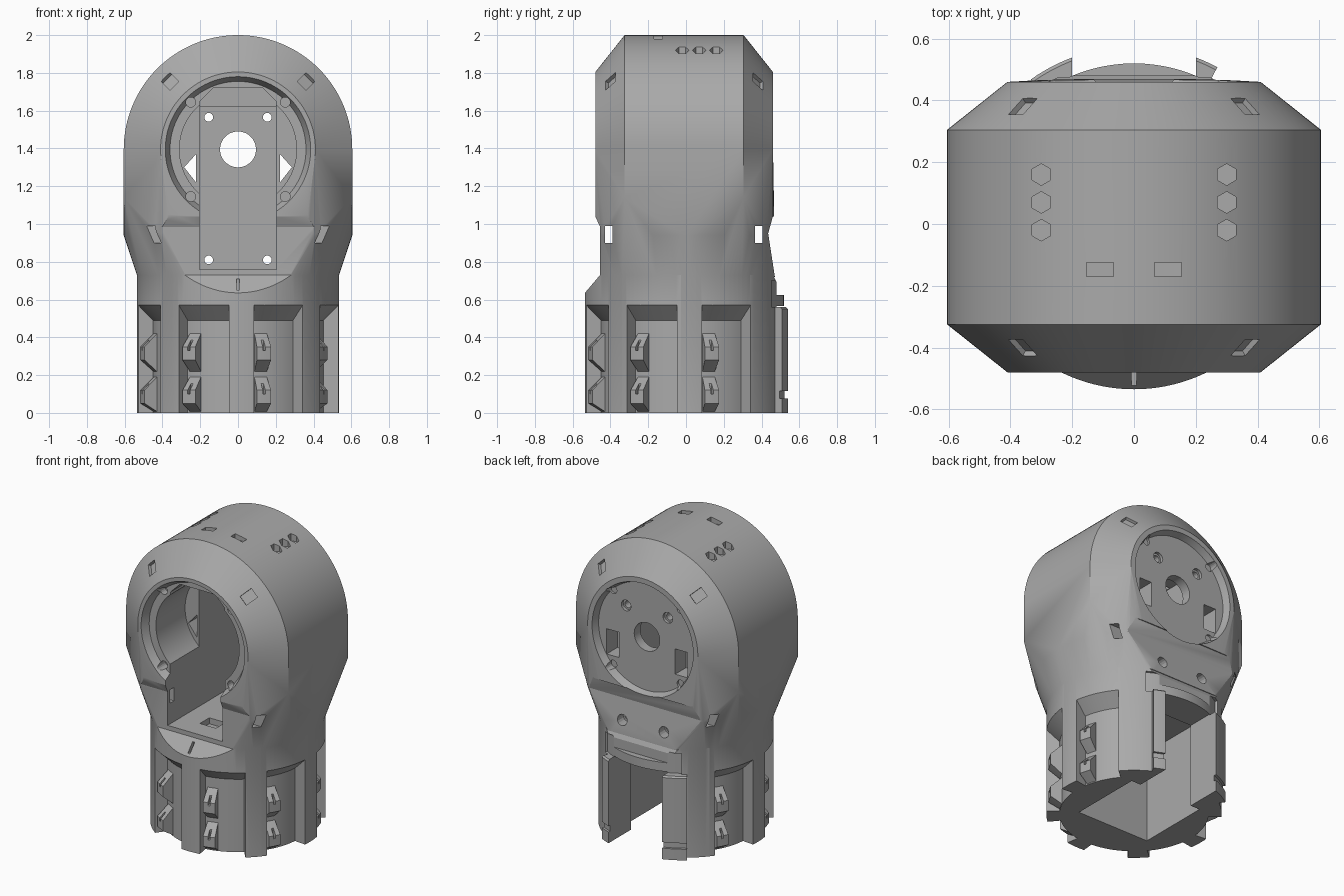
import bpy, bmesh, math
from mathutils import Matrix

cube = bpy.data.objects.get("Cube")
if cube:
    bpy.data.objects.remove(cube, do_unlink=True)

grey = bpy.data.materials.new("plain grey plastic")
grey.use_nodes = True
GREY = (0.4, 0.4, 0.4, 1)
grey.diffuse_color = GREY
grey.node_tree.nodes["Principled BSDF"].inputs["Base Color"].default_value = GREY

AXIS_Z = 1.395    # height of the joint axis
DRUM = 0.605      # drum radius
BASE = 0.535      # socket radius


def finish(bm, name):
    bmesh.ops.recalc_face_normals(bm, faces=bm.faces)
    me = bpy.data.meshes.new(name)
    bm.to_mesh(me)
    bm.free()
    me.materials.append(grey)
    ob = bpy.data.objects.new(name, me)
    bpy.context.collection.objects.link(ob)
    return ob


def box(name, lo, hi, matrix=None):
    bm = bmesh.new()
    bmesh.ops.create_cube(bm, size=1)
    for v in bm.verts:
        v.co = [l + (c + 0.5) * (h - l) for c, l, h in zip(v.co, lo, hi)]
    if matrix:
        bm.transform(matrix)
    return finish(bm, name)


def rod(name, r, y0, y1, x=0, z=AXIS_Z, segs=32, r2=None):
    """Cylinder along y; r at y0, r2 at y1."""
    bm = bmesh.new()
    bmesh.ops.create_cone(bm, cap_ends=True, segments=segs, radius1=r,
                          radius2=r2 or r, depth=y1 - y0)
    bm.transform(Matrix.Translation((x, (y0 + y1) / 2, z)) @ Matrix.Rotation(-math.pi / 2, 4, 'X'))
    return finish(bm, name)


def prism(name, pts, axis, a, b):
    """Extrude a 2D outline along x (outline y,z) or y (outline x,z)."""
    bm = bmesh.new()
    put = (lambda p, t: (t, *p)) if axis == 'x' else (lambda p, t: (p[0], t, p[1]))
    ends = [[bm.verts.new(put(p, t)) for p in pts] for t in (a, b)]
    for e in ends:
        bm.faces.new(e)
    for i in range(len(pts)):
        j = (i + 1) % len(pts)
        bm.faces.new((ends[0][i], ends[0][j], ends[1][j], ends[1][i]))
    return finish(bm, name)


def sector(name, profile, a0, a1, steps):
    """Sweep an (r, z) profile about z; angles in degrees from the front towards +x."""
    bm = bmesh.new()
    rings = []
    for k in range(steps + 1):
        a = math.radians(a0 + (a1 - a0) * k / steps)
        rings.append([bm.verts.new((r * math.sin(a), -r * math.cos(a), z)) for r, z in profile])
    n = len(profile)
    for p, q in zip(rings, rings[1:]):
        for i in range(n):
            bm.faces.new((p[i], p[(i + 1) % n], q[(i + 1) % n], q[i]))
    bm.faces.new(rings[0])
    bm.faces.new(rings[-1])
    return finish(bm, name)


def combine(target, other, op='DIFFERENCE'):
    bpy.context.view_layer.objects.active = target
    m = target.modifiers.new("join", 'BOOLEAN')
    m.operation, m.solver, m.object = op, 'EXACT', other
    bpy.ops.object.modifier_apply(modifier=m.name)
    bpy.data.objects.remove(other, do_unlink=True)


# Upper housing: hull of the chamfered drum and the round neck
SEG = 128
pts = []
for k in range(SEG):
    c, s = math.cos(2 * math.pi * k / SEG), math.sin(2 * math.pi * k / SEG)
    for r, y in ((0.41, -0.48), (DRUM, -0.325), (DRUM, 0.305), (0.41, 0.46)):
        pts.append((r * c, y, AXIS_Z + r * s))
    for r, z, front, back in ((DRUM, 0.94, -0.455, 0.44), (0.532, 0.72, -0.455, 0.47)):
        pts.append((r * c, min(max(r * s, front), back), z))
for side in (-1, 1):
    pts += [(side * DRUM, -0.325, 1.14), (side * DRUM, 0.305, 1.14),
            (side * 0.37, -0.48, 1.05), (side * 0.37, 0.46, 1.05)]
bm = bmesh.new()
for p in pts:
    bm.verts.new(p)
bmesh.ops.convex_hull(bm, input=bm.verts)
bmesh.ops.delete(bm, geom=[v for v in bm.verts if not v.link_faces], context='VERTS')
bmesh.ops.dissolve_limit(bm, angle_limit=0.002, verts=bm.verts, edges=bm.edges)
housing = finish(bm, "joint_housing")
# Flat aprons stepped in below the front and rear rims
combine(housing, prism("front_apron", [(-0.7, 1.04), (-0.48, 1.04), (-0.455, 0.985), (-0.455, 0.6), (-0.7, 0.6)], 'x', -1, 1))
combine(housing, prism("rear_apron", [(0.7, 1.04), (0.46, 1.04), (0.435, 0.95), (0.475, 0.69), (0.475, 0.6), (0.7, 0.6)], 'x', -1, 1))

# Round base with pockets
bm = bmesh.new()
bmesh.ops.create_cone(bm, cap_ends=True, segments=SEG, radius1=BASE, radius2=BASE, depth=0.74)
bm.transform(Matrix.Translation((0, 0, 0.37)))
base = finish(bm, "socket_base")
combine(base, prism("front_slope", [(-0.455, 0.76), (-0.455, 0.73), (-0.56, 0.606), (-0.7, 0.606), (-0.7, 0.76)], 'x', -1, 1))
combine(base, prism("rear_slope", [(0.46, 0.76), (0.46, 0.73), (0.48, 0.69), (0.48, 0.625), (0.7, 0.625), (0.7, 0.76)], 'x', -1, 1))
pocket = [(0.455, -0.1), (0.455, 0.49), (0.535, 0.57), (0.7, 0.57), (0.7, -0.1)]
centres = [a + 2 for a in (-112.5, -67.5, -22.5, 22.5, 67.5, 112.5)]
for a in centres:
    combine(base, sector("pocket", pocket, a - 15.3, a + 15.3, 10))
# Rear lip above the opening is set back a little
lip = [(0.52, 0.56), (0.52, 0.7), (0.6, 0.7), (0.6, 0.56)]
combine(base, sector("rear_lip", lip, 148, 212, 16))

# Guide posts beside the rear opening
post = [(0.44, 0), (0.575, 0), (0.575, 0.55), (0.565, 0.56), (0.44, 0.56)]
for a0, a1 in ((152, 161), (199, 215.5)):
    combine(base, sector("guide_post", post, a0, a1, 6), 'UNION')
groove = [(0.56, 0.075), (0.6, 0.075), (0.6, 0.115), (0.56, 0.115)]
combine(base, sector("post_groove", groove, 140, 220, 16))

combine(housing, base, 'UNION')

# Cavity in the base and its rear opening
combine(housing, box("base_cavity", (-0.27, -0.2, -0.1), (0.27, 0.3, 0.62)))
combine(housing, box("rear_opening", (-0.2, 0.2, -0.1), (0.2, 0.8, 0.565)))

# Front bore, rear recess and the deep rectangular bay
combine(housing, rod("front_recess", 0.395, -0.5, -0.43, segs=96, r2=0.36))
combine(housing, rod("front_bore", 0.31, -0.6, -0.12, segs=96))
combine(housing, rod("rear_recess", 0.36, 0.415, 0.5, segs=96, r2=0.39))
combine(housing, box("motor_bay", (-0.205, -0.7, 0.76), (0.205, 0.35, 1.62)))
combine(housing, prism("bay_roof", [(-0.2, 1.6), (0.2, 1.6), (0.2, 1.65), (0.13, 1.72), (-0.13, 1.72), (-0.2, 1.65)], 'y', -0.5, 0.1))
combine(housing, box("floor_slot", (-0.06, -0.32, 0.72), (0.06, -0.22, 0.8)))
combine(housing, rod("shaft_hole", 0.095, 0.2, 0.6, segs=48))

for side in (-1, 1):
    # Side windows beside the bay
    combine(housing, prism("side_window", [(side * 0.222, 1.37), (side * 0.285, 1.3), (side * 0.222, 1.22)], 'y', -0.3, 0.6))
    combine(housing, box("rear_notch", (side * 0.255 - 0.045, 0.3, 1.2), (side * 0.255 + 0.045, 0.6, 1.37)))
    # Screw holes through the back plate, with countersinks
    for z in (0.81, 1.565):
        combine(housing, rod("plate_screw", 0.023, 0.3, 0.6, side * 0.155, z, 16))
        combine(housing, rod("countersink", 0.036, 0.395, 0.6, side * 0.155, z, 16))
    # Ring screws and slots on the chamfers
    for dz in (-0.25, 0.25):
        for y in (-0.48, 0.4):
            combine(housing, rod("ring_screw", 0.026, y, y + 0.1, side * 0.25, AXIS_Z + dz, 16))
    for y, tilt in ((-0.4, -39), (0.381, 39)):
        turn = (Matrix.Translation((side * 0.36, y, AXIS_Z + 0.36))
                @ Matrix.Rotation(side * math.pi / 4, 4, 'Y')
                @ Matrix.Rotation(math.radians(tilt), 4, 'X'))
        combine(housing, box("chamfer_slot", (-0.033, -0.02, -0.042), (0.033, 0.02, 0.042), turn))
    # Slots and hexagonal pits on the crown
    combine(housing, box("crown_slot", (side * 0.11 - 0.043, -0.17, 1.96), (side * 0.11 + 0.043, -0.125, 2.1)))
    for y in (-0.02, 0.07, 0.16):
        bm = bmesh.new()
        bmesh.ops.create_cone(bm, cap_ends=True, segments=6, radius1=0.035, radius2=0.035, depth=0.2)
        bm.transform(Matrix.Translation((side * 0.3, y, 1.985)))
        combine(housing, finish(bm, "hex_pit"))

# Strap slots straight through the neck and the front index mark
for y in (-0.41, 0.385):
    combine(housing, box("strap_slot", (-1, y - 0.02, 0.9), (1, y + 0.02, 0.99)))
combine(housing, box("index_mark", (-0.008, -0.7, 0.65), (0.008, -0.46, 0.71)))

# Wedge clips in the pockets
parts = [housing]
for a in centres:
    for z in (0.05, 0.28):
        wedge = [(0.445, max(z - 0.07, 0.001)), (0.525, z), (0.525, z + 0.07), (0.445, z + 0.15)]
        clip = sector("pocket_clip", wedge, a - 13.5, a - 5, 3)
        slit = [(0.49, z + 0.05), (0.56, z + 0.05), (0.56, z + 0.2), (0.49, z + 0.2)]
        combine(clip, sector("clip_slit", slit, a - 10, a - 8.5, 2))
        parts.append(clip)

bpy.ops.object.select_all(action='DESELECT')
for ob in parts:
    ob.select_set(True)
bpy.context.view_layer.objects.active = housing
bpy.ops.object.shade_smooth_by_angle(angle=math.radians(22))
